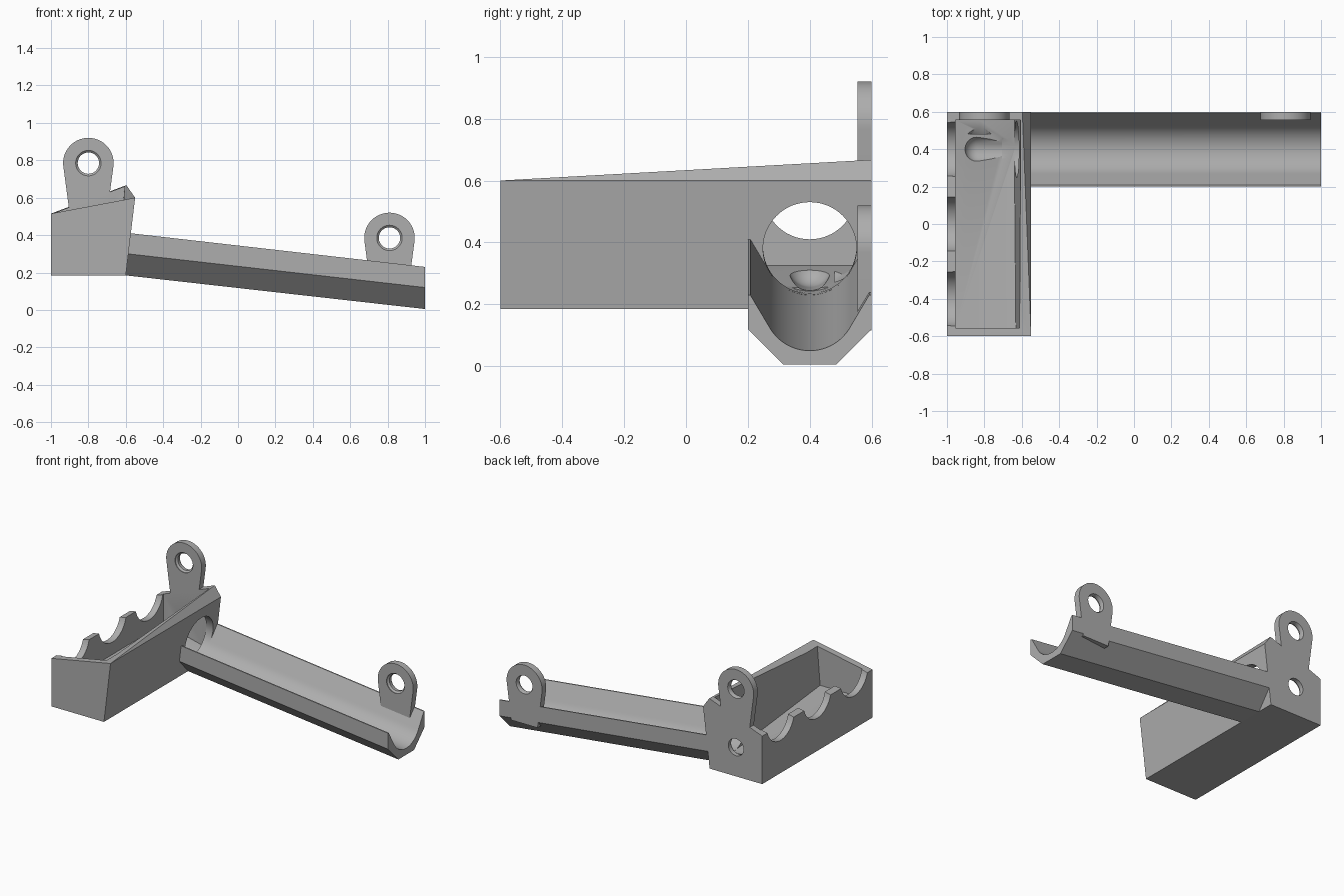
import bpy, bmesh, math
from mathutils import Vector

cube = bpy.data.objects.get("Cube")
if cube:
    bpy.data.objects.remove(cube, do_unlink=True)

GREY = (0.42, 0.42, 0.42, 1)
grey = bpy.data.materials.new("plain grey")
grey.use_nodes = True
grey.diffuse_color = GREY
grey.node_tree.nodes["Principled BSDF"].inputs["Base Color"].default_value = GREY


def make(name, bm):
    bmesh.ops.recalc_face_normals(bm, faces=bm.faces)
    mesh = bpy.data.meshes.new(name)
    bm.to_mesh(mesh)
    bm.free()
    mesh.materials.append(grey)
    obj = bpy.data.objects.new(name, mesh)
    bpy.context.collection.objects.link(obj)
    return obj


def loft(name, *rings):
    """Solid skinned through rings of equal length, capped at both ends."""
    bm = bmesh.new()
    loops = [[bm.verts.new(p) for p in ring] for ring in rings]
    n = len(loops[0])
    for a, b in zip(loops, loops[1:]):
        for i in range(n):
            bm.faces.new((a[i], a[(i + 1) % n], b[(i + 1) % n], b[i]))
    bm.faces.new(loops[0])
    bm.faces.new(loops[-1])
    return make(name, bm)


def rod(name, stations, sides=64):
    """Round solid along a line; stations are (point, radius)."""
    axis = (Vector(stations[-1][0]) - Vector(stations[0][0])).normalized()
    u = axis.cross(Vector((0, 0, 1))).normalized()
    v = u.cross(axis)
    turns = [2 * math.pi * i / sides for i in range(sides)]
    return loft(name, *[[Vector(c) + r * (u * math.cos(t) + v * math.sin(t)) for t in turns]
                        for c, r in stations])


def cut(obj, cutter):
    cutter.hide_render = True
    mod = obj.modifiers.new("cut", 'BOOLEAN')
    mod.operation, mod.solver, mod.object = 'DIFFERENCE', 'EXACT', cutter
    bpy.context.view_layer.objects.active = obj
    bpy.ops.object.modifier_apply(modifier=mod.name)
    bpy.data.objects.remove(cutter, do_unlink=True)


def smooth(obj):
    bpy.ops.object.select_all(action='DESELECT')
    obj.select_set(True)
    bpy.context.view_layer.objects.active = obj
    bpy.ops.object.shade_smooth_by_angle(angle=math.radians(30))


# Collecting box: leaning right wall, sloped rim rising to the back
bm = bmesh.new()
V = lambda *p: bm.verts.new(p)
bfl, bfr, bbr, bbl = V(-1, -.6, .185), V(-.6, -.6, .185), V(-.6, .6, .185), V(-1, .6, .185)
tfl, tfr, tbr, tbl = V(-1, -.6, .515), V(-.55, -.6, .6), V(-.55, .6, .6), V(-1, .6, .515)
peak = V(-.597, .6, .667)
for face in ((bfl, bfr, bbr, bbl), (bfl, bfr, tfr, tfl), (bfr, bbr, tbr, tfr),
             (bbr, bbl, tbl, peak, tbr), (bbl, bfl, tfl, tbl),
             (tfr, tbr, peak), (tfr, peak, tbl), (tfl, tfr, tbl)):
    bm.faces.new(face)
box = make("collecting_box", bm)

# Hollow with a floor of two slopes draining to the outlet
bm = bmesh.new()
a, b, c, d, e = (V(-.955, -.555, .325), V(-.632, -.555, .325), V(-.64, .4, .235),
                 V(-.955, .555, .325), V(-.64, .555, .25))
ta, tb, td, te = (V(-.955, -.555, 1), V(-.578, -.555, 1), V(-.955, .555, 1), V(-.578, .555, 1))
for face in ((a, b, c), (a, c, d), (c, e, d), (ta, tb, te, td), (a, b, tb, ta),
             (d, e, te, td), (a, d, td, ta), (b, c, te), (c, e, te), (b, te, tb)):
    bm.faces.new(face)
cut(box, make("hollow_cutter", bm))

# Three scallops in the left wall
for y in (-.4, 0, .4):
    cut(box, rod("scallop_cutter", [((-1.1, y, .56), .15), ((-.9, y, .56), .15)]))

# Outlet through the right wall, and the groove leading to it
cut(box, rod("outlet_cutter", [((-.69, .4, .393), .151), ((-.45, .4, .366), .151)]))
dome = [((-.83 - .075 * math.cos(t), .4, .33), .075 * math.sin(t))
        for t in [math.pi / 2 * i / 8 + .03 for i in range(8)]]
cut(box, rod("groove_cutter", dome + [((-.83, .4, .33), .075), ((-.62, .4, .312), .075)], 32))

# Screw hole in the back wall with clearance for the head
cut(box, rod("screw_cutter", [((-.8, .7, .385), .058), ((-.8, .57, .385), .058),
                              ((-.8, .556, .385), .068), ((-.8, .55, .385), .095),
                              ((-.8, .52, .385), .095), ((-.8, .48, .385), .12)]))
smooth(box)

# Sloping trough: flared round inside, chamfered outside
inside = [(.4 + .15 * math.sin(t), .2 - .15 * math.cos(t))
          for t in [math.radians(-62 + 124 * i / 24) for i in range(25)]]
profile = [(.2, .23), (.2, .12), (.315, .005), (.485, .005), (.6, .12), (.6, .23),
           (.592, .23)] + inside[::-1] + [(.208, .23)]
trough = loft("sloping_trough",
              [(-.602 + .12 * (z - .005), y, z + .18) for y, z in profile],
              [(1, y, z) for y, z in profile])
smooth(trough)


# Hanging lugs with countersunk screw holes
def lug(name, x, z):
    arc = [(x + .135 * math.cos(t), z + .135 * math.sin(t))
           for t in [math.radians(-8 + 196 * i / 40) for i in range(41)]]
    outline = arc + [(x - .1, z - .27), (x + .1, z - .27)]
    obj = loft(name, *[[(px, y, pz) for px, pz in outline] for y in (.555, .6)])
    cut(obj, rod("hole_cutter", [((x, .5, z), .068), ((x, .56, z), .068), ((x, .57, z), .057),
                                 ((x, .59, z), .057), ((x, .61, z), .068)]))
    smooth(obj)


lug("box_lug", -.8, .785)
lug("trough_lug", .81, .385)
